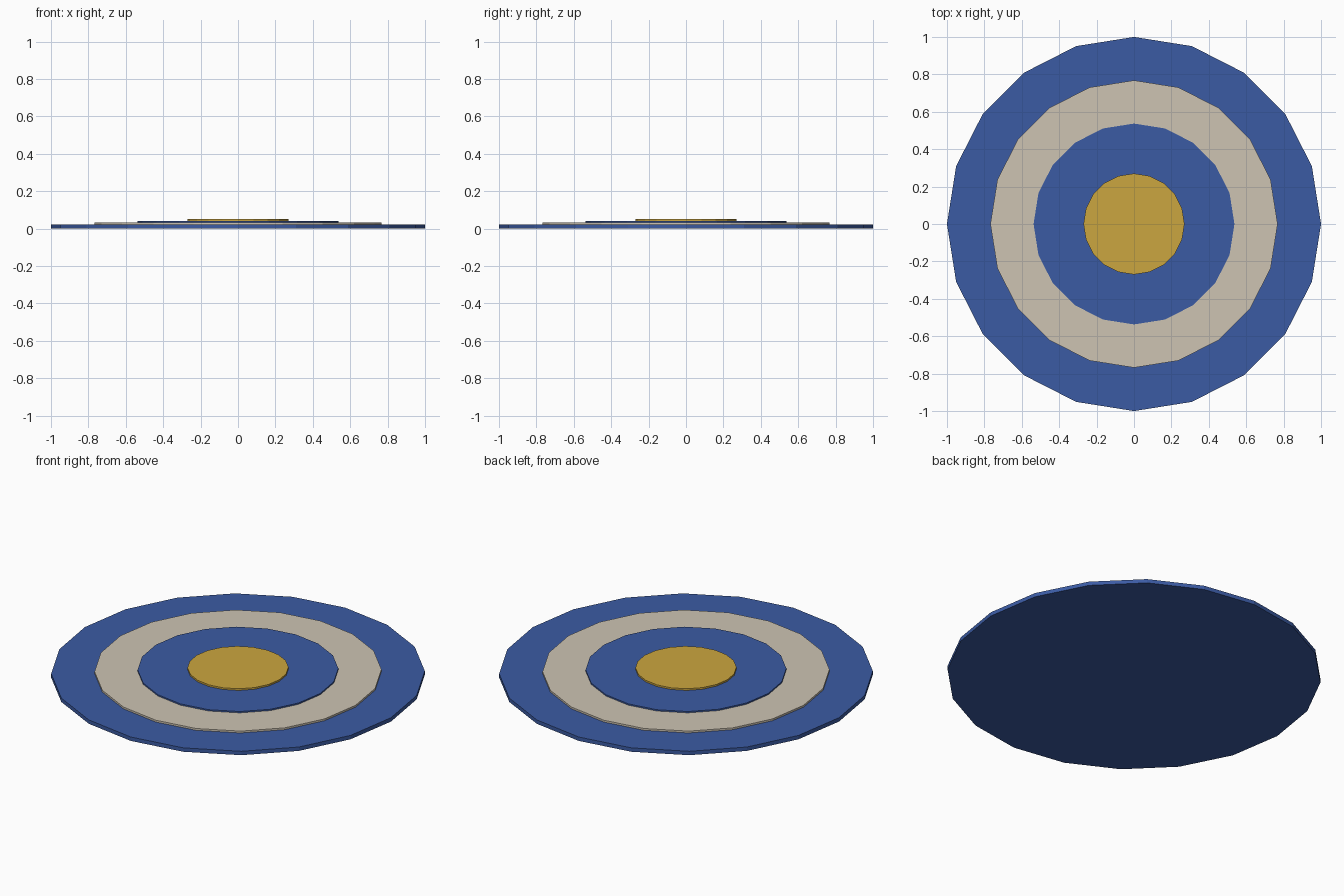
import bpy

cube = bpy.data.objects.get("Cube")
if cube:
    bpy.data.objects.remove(cube, do_unlink=True)


def make_material(name, rgb):
    mat = bpy.data.materials.new(name)
    mat.use_nodes = True
    color = (*rgb, 1.0)
    mat.diffuse_color = color
    mat.node_tree.nodes["Principled BSDF"].inputs["Base Color"].default_value = color
    return mat


blue = make_material("woven blue", (0.044, 0.105, 0.37))
cream = make_material("cream", (0.61, 0.55, 0.45))
gold = make_material("gold", (0.60, 0.38, 0.05))


def disc(name, radius, bottom, top, mat):
    """Flat-sided twenty-sided disc between two heights."""
    bpy.ops.mesh.primitive_cylinder_add(
        vertices=20, radius=radius, depth=top - bottom,
        location=(0, 0, (bottom + top) / 2))
    obj = bpy.context.object
    obj.name = name
    obj.data.materials.append(mat)
    return obj


# Stacked discs, each resting just inside the one below
disc("rug_base", 1.0, 0.0, 0.023, blue)
disc("cream_band", 0.768, 0.018, 0.034, cream)
disc("inner_band", 0.537, 0.028, 0.042, blue)
disc("center_medallion", 0.27, 0.036, 0.052, gold)
